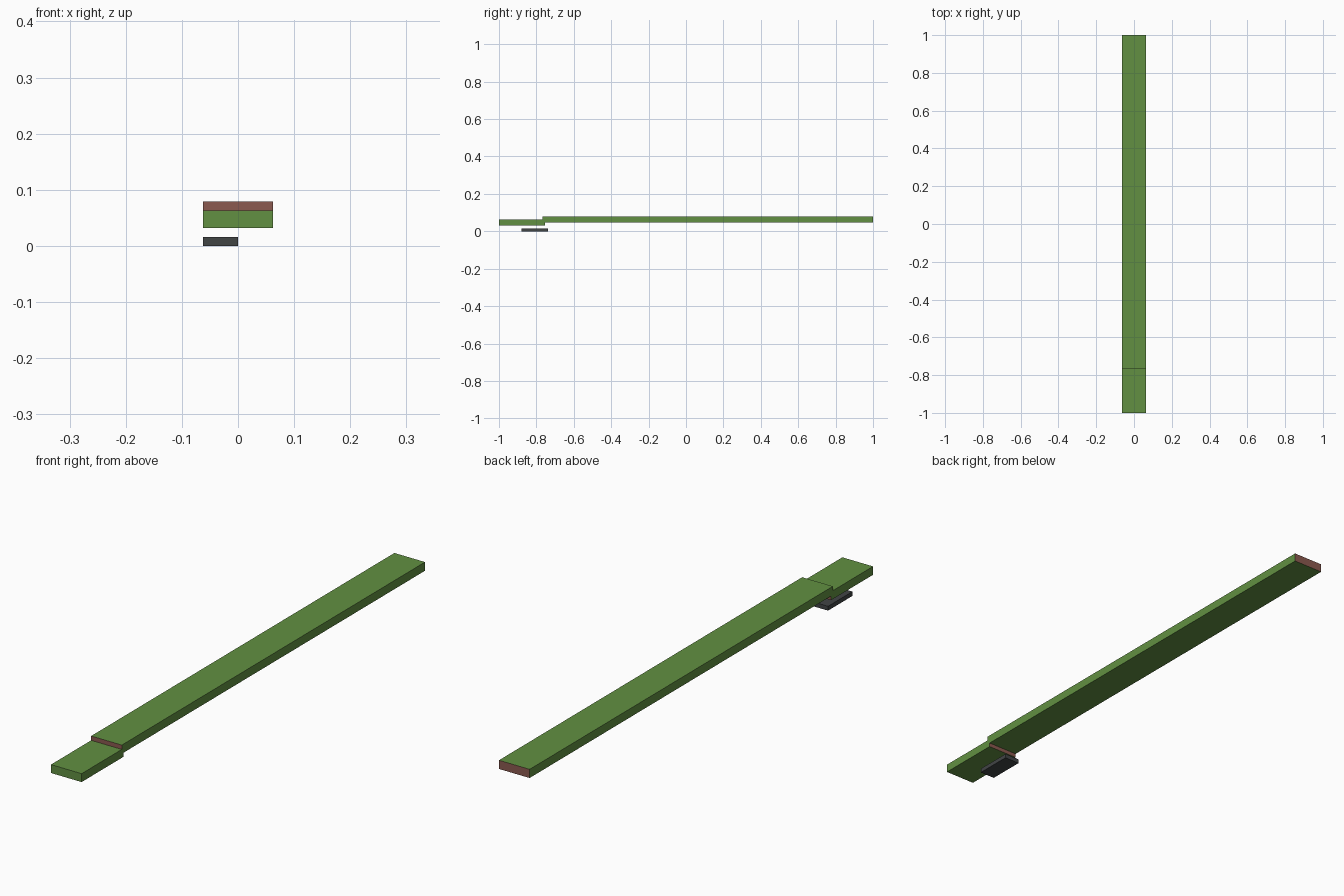
import bpy
import bmesh
from mathutils import Vector

cube = bpy.data.objects.get("Cube")
if cube:
    bpy.data.objects.remove(cube, do_unlink=True)


def material(name, rgb):
    mat = bpy.data.materials.new(name)
    mat.use_nodes = True
    mat.diffuse_color = (*rgb, 1)
    mat.node_tree.nodes["Principled BSDF"].inputs["Base Color"].default_value = (*rgb, 1)
    return mat


GREEN = material("grass_green", (0.122, 0.279, 0.054))
BROWN = material("earth_brown", (0.258, 0.102, 0.08))
DARK = material("dark_grey", (0.053, 0.058, 0.06))

HALF = 0.0625   # half the width of the deck


def slab(name, low, high, mats, end_rule=None):
    """Box between two corners; faces passing end_rule take the second material."""
    low, high = Vector(low), Vector(high)
    bm = bmesh.new()
    bmesh.ops.create_cube(bm, size=1)
    bmesh.ops.scale(bm, vec=high - low, verts=bm.verts)
    bmesh.ops.translate(bm, vec=(low + high) / 2, verts=bm.verts)
    bm.normal_update()
    for face in bm.faces:
        if end_rule and end_rule(face.normal):
            face.material_index = 1
    mesh = bpy.data.meshes.new(name)
    bm.to_mesh(mesh)
    bm.free()
    for mat in mats:
        mesh.materials.append(mat)
    obj = bpy.data.objects.new(name, mesh)
    bpy.context.collection.objects.link(obj)
    return obj


# Long upper deck: a row of equal planks with brown ends
START, COUNT = -0.766, 14
pitch = (1 - START) / COUNT
for i in range(COUNT):
    y = START + i * pitch
    slab(f"deck_plank_{i + 1}", (-HALF, y, 0.047), (HALF, y + pitch, 0.079),
         (GREEN, BROWN), lambda n: abs(n.y) > 0.5)

# Lower front step: only its rear end is brown
slab("front_step", (-HALF, -1, 0.032), (HALF, -0.755, 0.063),
     (GREEN, BROWN), lambda n: n.y > 0.5)

# Small dark plate on the ground beneath the right half
slab("ground_plate", (-HALF, -0.88, 0), (0, -0.738, 0.016), (DARK,))
